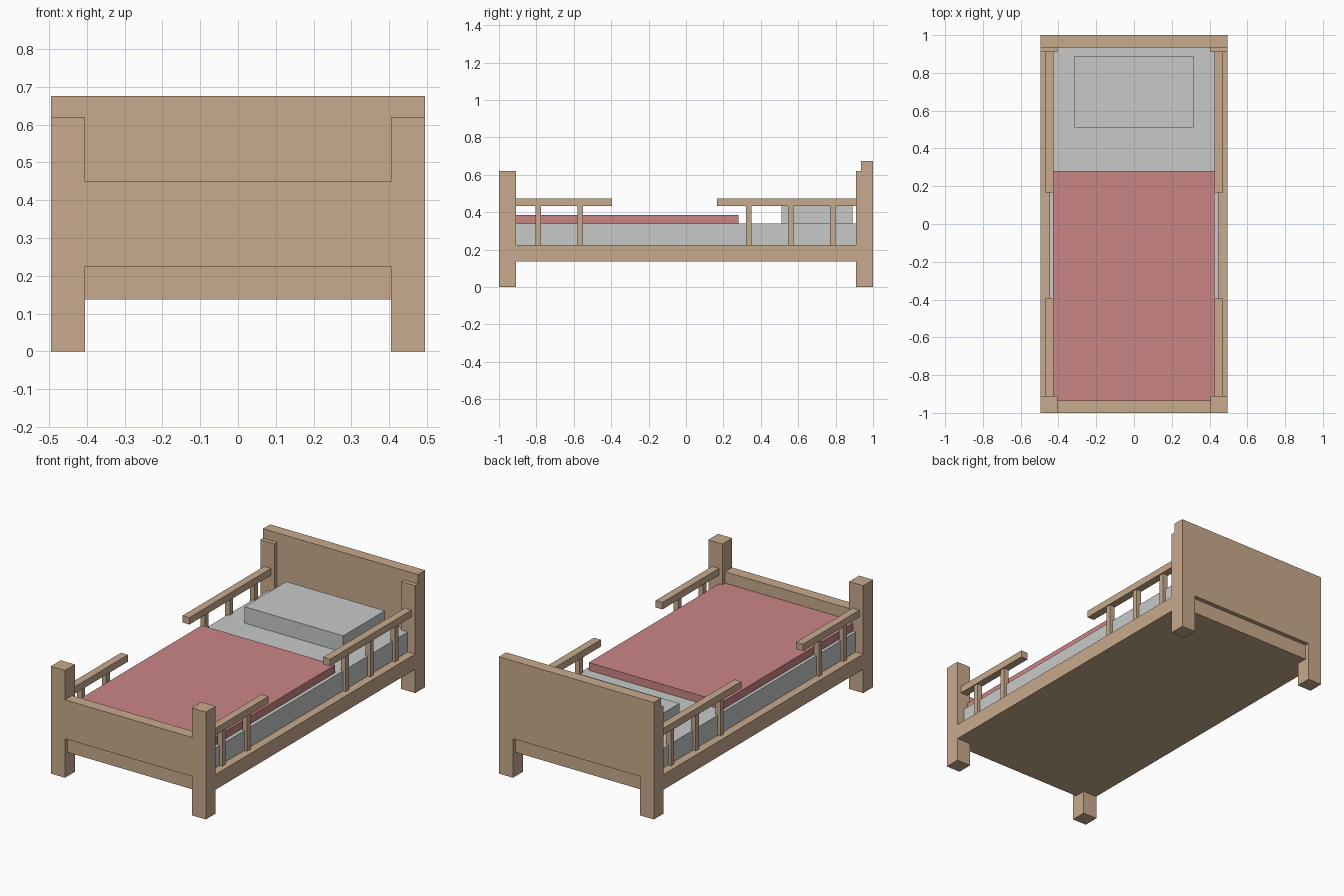
import bpy
import bmesh

if "Cube" in bpy.data.objects:
    bpy.data.objects.remove(bpy.data.objects["Cube"])


def material(name, rgb):
    m = bpy.data.materials.new(name)
    m.diffuse_color = (*rgb, 1)
    m.use_nodes = True
    m.node_tree.nodes["Principled BSDF"].inputs["Base Color"].default_value = m.diffuse_color
    return m


wood = material("light_wood", (0.578, 0.402, 0.262))
linen = material("pale_grey_linen", (0.565, 0.591, 0.584))
cloth = material("dusty_red_blanket", (0.591, 0.238, 0.231))


def box(name, x, y, z, mat):
    """Box from (min, max) ranges along each axis."""
    bm = bmesh.new()
    bmesh.ops.create_cube(bm, size=1)
    for v in bm.verts:
        v.co = [r[0] if c < 0 else r[1] for c, r in zip(v.co, (x, y, z))]
    me = bpy.data.meshes.new(name)
    bm.to_mesh(me)
    bm.free()
    me.materials.append(mat)
    ob = bpy.data.objects.new(name, me)
    bpy.context.collection.objects.link(ob)
    return ob


# Bed base, slightly recessed at both ends
box("bed_base", (-0.494, 0.494), (-0.975, 0.975), (0.137, 0.225), wood)

# Boards at the two ends
box("headboard", (-0.495, 0.495), (0.935, 1.0), (0.225, 0.675), wood)
box("footboard", (-0.405, 0.405), (-1.0, -0.935), (0.225, 0.45), wood)

# Bedding
box("mattress", (-0.447, 0.447), (-0.935, 0.935), (0.225, 0.34), linen)
box("blanket", (-0.428, 0.425), (-0.935, 0.28), (0.335, 0.385), cloth)
box("pillow", (-0.315, 0.315), (0.51, 0.89), (0.335, 0.435), linen)

for side, s in (("left", -1), ("right", 1)):
    def span(a, b):
        return tuple(sorted((s * a, s * b)))

    # Corner posts
    box(f"front_post_{side}", span(0.405, 0.495), (-1.0, -0.91), (0, 0.62), wood)
    box(f"back_post_{side}", span(0.405, 0.495), (0.91, 1.0), (0, 0.62), wood)

    # Short guard rails at the foot and the head
    box(f"foot_guard_rail_{side}", span(0.427, 0.471), (-0.92, -0.395), (0.433, 0.473), wood)
    box(f"head_guard_rail_{side}", span(0.427, 0.471), (0.167, 0.92), (0.433, 0.473), wood)

    # Spindles under the guard rails
    for i, y in enumerate((-0.79, -0.565, 0.335, 0.56, 0.785)):
        box(f"spindle_{side}_{i + 1}", span(0.434, 0.464), (y - 0.015, y + 0.015), (0.22, 0.435), wood)
